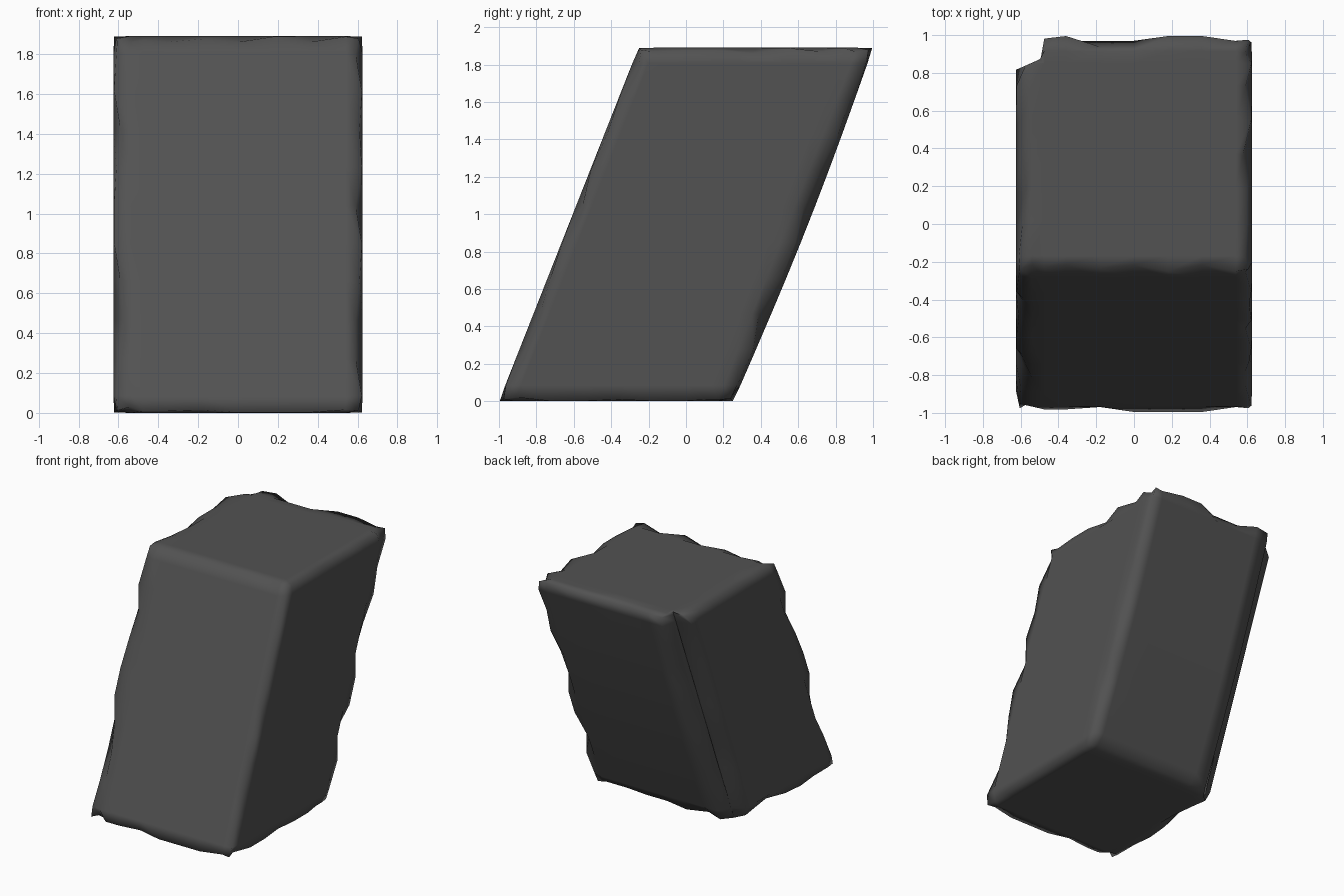
import bpy, bmesh, math, random
from mathutils import Vector

if "Cube" in bpy.data.objects:
    bpy.data.objects.remove(bpy.data.objects["Cube"])

random.seed(11)
W, D, H = 0.625, 0.627, 1.89      # half width, half depth, height
LEAN = 0.746                      # how far the top leans back
half = Vector((W, D, H / 2))

# Block: a box cut into a grid, with a tight loop beside every edge
bm = bmesh.new()
bmesh.ops.create_cube(bm, size=2)
for v in bm.verts:
    v.co = Vector([v.co[i] * half[i] for i in range(3)])
for axis, spans in ((0, 6), (1, 6), (2, 9)):
    h, n = half[axis], Vector((0, 0, 0))
    n[axis] = 1
    loop = h - 0.085
    cuts = [-loop + 2 * loop * k / spans for k in range(spans + 1)]
    if axis == 0:
        cuts.append(-h + 0.15)
    if axis == 1:
        cuts.append(h - 0.15)
    for c in cuts:
        bmesh.ops.bisect_plane(bm, geom=bm.verts[:] + bm.edges[:] + bm.faces[:],
                               plane_co=n * c, plane_no=n, dist=1e-5)

# Chipped edges: pull edge points inward by uneven amounts
for v in bm.verts:
    p = v.co.copy()
    on = [i for i in range(3) if abs(abs(p[i]) - half[i]) < 1e-4]
    t = p.z / H + 0.5
    if len(on) >= 2:
        pull = random.choice((0.004, 0.015, 0.025, 0.035, 0.05))
        if len(on) == 3:
            pull = 0.02
        for i in on:
            # top and bottom faces stay nearly level
            k = 0.6 if i == 2 else 1.0
            v.co[i] -= math.copysign(pull * k, p[i])
    elif on == [1] and p.y > 0:
        v.co.y += 0.025 * math.sin(math.pi * t)
    # Long notch down the back left edge, deepest at the top
    u, w = p.x + W, D - p.y
    depth = 0.09 + 0.045 * t + random.uniform(-0.015, 0.015)
    if u < 0.1 and w < 0.1:
        v.co.x = -W + max(u, depth)
        v.co.y = D - max(w, depth)

# Lean the block backwards and stand it on the ground
for v in bm.verts:
    v.co.y += LEAN * v.co.z / H
    v.co.z += H / 2
bmesh.ops.dissolve_degenerate(bm, dist=1e-4, edges=bm.edges[:])
bmesh.ops.recalc_face_normals(bm, faces=bm.faces[:])
for f in bm.faces:
    f.smooth = True

mesh = bpy.data.meshes.new("leaning_stone_block")
bm.to_mesh(mesh)
bm.free()
block = bpy.data.objects.new("leaning_stone_block", mesh)
bpy.context.collection.objects.link(block)
mod = block.modifiers.new("soft_edges", 'WEIGHTED_NORMAL')
mod.weight = 80

stone = bpy.data.materials.new("dark_grey_stone")
stone.diffuse_color = (0.085, 0.085, 0.085, 1)
stone.use_nodes = True
stone.node_tree.nodes["Principled BSDF"].inputs["Base Color"].default_value = stone.diffuse_color
mesh.materials.append(stone)
